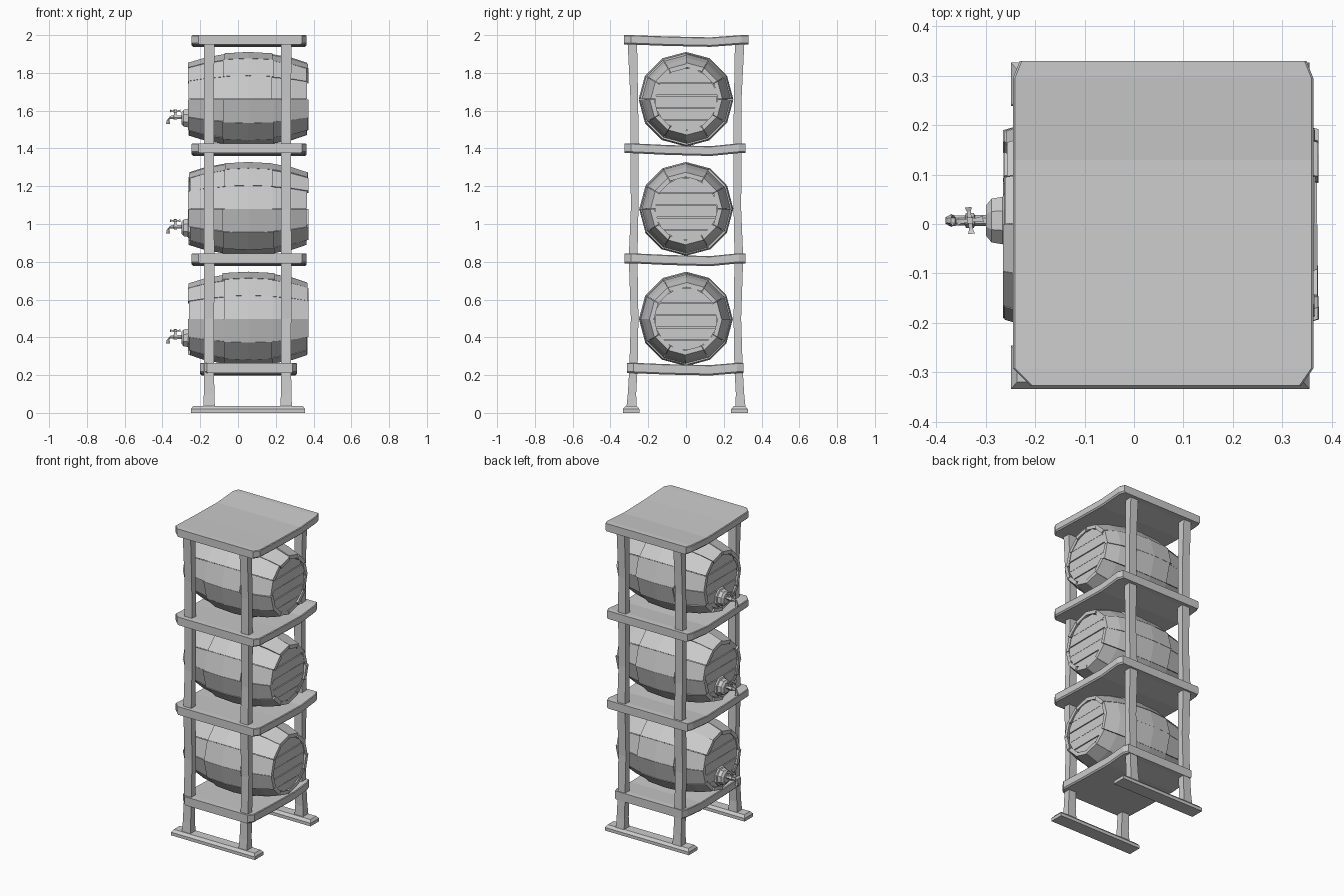
import bpy, bmesh, math, random
from mathutils import Vector

random.seed(4)
cube = bpy.data.objects.get("Cube")
if cube:
    bpy.data.objects.remove(cube)

grey = bpy.data.materials.new("plain_grey")
grey.use_nodes = True
grey.diffuse_color = (0.6, 0.6, 0.6, 1)
grey.node_tree.nodes["Principled BSDF"].inputs["Base Color"].default_value = (0.6, 0.6, 0.6, 1)


def finish(bm, name):
    bmesh.ops.recalc_face_normals(bm, faces=bm.faces)
    mesh = bpy.data.meshes.new(name)
    bm.to_mesh(mesh)
    bm.free()
    mesh.materials.append(grey)
    obj = bpy.data.objects.new(name, mesh)
    bpy.context.collection.objects.link(obj)
    return obj


def loft(bm, rings):
    """Skin a list of equal-length point rings and cap both ends."""
    loops = [[bm.verts.new(p) for p in ring] for ring in rings]
    n = len(loops[0])
    for a, b in zip(loops, loops[1:]):
        for i in range(n):
            j = (i + 1) % n
            bm.faces.new((a[i], a[j], b[j], b[i]))
    bm.faces.new(loops[0][::-1])
    bm.faces.new(loops[-1])


def rect(x, y, z, hx, hy):
    return [(x - hx, y - hy, z), (x + hx, y - hy, z), (x + hx, y + hy, z), (x - hx, y + hy, z)]


def wheel(x, y, z, r, n, turn=0.0):
    """Ring of points around an axis along x."""
    return [(x, y + r * math.cos(turn + math.tau * i / n), z + r * math.sin(turn + math.tau * i / n))
            for i in range(n)]


# Shelves: hand-hewn boards with clipped corners and a slight sag
def shelf(name, x0, x1, y0, y1, z0, z1, sag):
    bm = bmesh.new()
    c = 0.035
    stations = [(y0, x0 + c, x1 - c * 0.7, 0), (y0 + c, x0, x1, 0), (-0.1, x0, x1, -sag * 0.6),
                (0.13, x0, x1, -sag), (y1 - c, x0, x1, 0), (y1, x0 + c * 0.4, x1 - c * 0.4, 0)]
    rings = []
    for y, a, b, dz in stations:
        t = 0.008
        rings.append([(a, y, z0 + dz + t), (a + t, y, z0 + dz), (b - t, y, z0 + dz),
                      (b, y, z0 + dz + t), (b, y, z1 + dz - t * 0.5), (b - t * 0.5, y, z1 + dz),
                      (a + t * 0.5, y, z1 + dz), (a, y, z1 + dz - t * 0.5)])
    loft(bm, rings)
    finish(bm, name)


shelf("top_board", -0.245, 0.363, -0.327, 0.33, 1.95, 2.0, 0.012)
shelf("upper_shelf", -0.245, 0.363, -0.325, 0.315, 1.375, 1.427, 0.015)
shelf("middle_shelf", -0.245, 0.363, -0.325, 0.315, 0.792, 0.845, 0.015)
shelf("bottom_shelf", -0.2, 0.312, -0.312, 0.305, 0.21, 0.265, 0.012)

# Posts: square timbers that waist and lean a little on each storey
for xname, px in (("right", -0.153), ("left", 0.255)):
    for yname, side in (("front", -1), ("back", 1)):
        bm = bmesh.new()
        rings = []
        for z, y, hx, hy in ((0.02, 0.288, 0.031, 0.028), (0.1, 0.286, 0.028, 0.022),
                             (0.24, 0.278, 0.026, 0.022), (0.5, 0.272, 0.027, 0.02),
                             (0.82, 0.28, 0.028, 0.023), (1.08, 0.272, 0.026, 0.02),
                             (1.4, 0.272, 0.027, 0.022), (1.66, 0.274, 0.026, 0.02),
                             (1.96, 0.284, 0.028, 0.025)):
            rings.append(rect(px, side * y, z, hx, hy))
        loft(bm, rings)
        finish(bm, f"{yname}_{xname}_post")

# Feet: long runners with a bevelled top
for yname, y in (("front", -0.29), ("back", 0.283)):
    bm = bmesh.new()
    loft(bm, [rect(0.053, y, 0, 0.302, 0.044), rect(0.053, y, 0.02, 0.302, 0.044),
              rect(0.053, y, 0.036, 0.29, 0.03)])
    finish(bm, f"{yname}_foot")

SIDES = 12
BX = 0.055


def stave(bm, z, angle, half, profile, thick):
    """One curved plank: profile is (x, outer radius) pairs."""
    rings = []
    for x, r in profile:
        ring = []
        for rad, a in ((r, -half), (r, half), (r - thick, half), (r - thick, -half)):
            ring.append((x, rad * math.cos(angle + a), z + rad * math.sin(angle + a)))
        rings.append(ring)
    loft(bm, rings)


def barrel(level, z):
    # Inner shell fills the gaps between planks
    bm = bmesh.new()
    loft(bm, [wheel(BX + x, 0, z, r, SIDES, math.pi / SIDES) for x, r in
              ((-0.29, 0.172), (-0.15, 0.217), (0, 0.228), (0.15, 0.217), (0.29, 0.172))])
    finish(bm, f"{level}_barrel_core")

    # End planks and the thicker belly hoop
    ends, belly = bmesh.new(), bmesh.new()
    step = math.tau / SIDES
    for i in range(SIDES):
        a = (i + 0.5) * step
        for s in (-1, 1):
            tip = 0.308 + random.uniform(0, 0.012)
            r = random.uniform(-0.003, 0.004)
            stave(ends, z, a, step * 0.49,
                  [(BX + s * 0.12, 0.237 + r), (BX + s * 0.23, 0.217 + r), (BX + s * tip, 0.19 + r)], 0.024)
        r = random.uniform(-0.002, 0.002)
        w = random.uniform(0.125, 0.14)
        stave(belly, z, a, step * 0.496,
              [(BX - w, 0.242 + r), (BX, 0.249 + r), (BX + w, 0.242 + r)], 0.03)
    finish(ends, f"{level}_barrel_staves")
    finish(belly, f"{level}_barrel_belly")

    # Heads: planked discs sliced at uneven heights
    bm = bmesh.new()
    cuts = [-0.168, -0.11, -0.045, 0.02, 0.085, 0.168]
    for s in (-1, 1):
        for k, (lo, hi) in enumerate(zip(cuts, cuts[1:])):
            disc = bmesh.new()
            x = BX + s * (0.304 + 0.003 * (k % 2))
            loft(disc, [wheel(BX + s * 0.28, 0, z, 0.168, SIDES, math.pi / SIDES),
                        wheel(x, 0, z, 0.168, SIDES, math.pi / SIDES)])
            for h, n in ((lo + 0.002, -1), (hi - 0.002, 1)):
                geom = disc.verts[:] + disc.edges[:] + disc.faces[:]
                bmesh.ops.bisect_plane(disc, geom=geom, plane_co=(0, 0, z + h),
                                       plane_no=(0, 0, n), clear_outer=True)
                bmesh.ops.holes_fill(disc, edges=disc.edges[:])
            piece = bpy.data.meshes.new("piece")
            disc.to_mesh(piece)
            disc.free()
            bm.from_mesh(piece)
            bpy.data.meshes.remove(piece)
    finish(bm, f"{level}_barrel_heads")

    # Tap: stepped bung, pipe, bent spout and cross handle
    y, tz = 0.007, z - 0.1
    bm = bmesh.new()
    loft(bm, [wheel(x, y, tz, r, 8, math.pi / 8) for x, r in
              ((-0.24, 0.062), (-0.262, 0.06), (-0.266, 0.052), (-0.288, 0.048), (-0.299, 0.034),
               (-0.3, 0.018))])
    finish(bm, f"{level}_tap_bung")
    bm = bmesh.new()
    loft(bm, [wheel(x, y, tz + 0.005, r, 6) for x, r in
              ((-0.295, 0.011), (-0.322, 0.011), (-0.324, 0.015), (-0.34, 0.015), (-0.342, 0.01),
               (-0.355, 0.01))]
         + [[(-0.366 + c * 0.5, y + b, tz + 0.002 + c * 0.7) for _, b, c in wheel(0, 0, 0, 0.011, 6)],
            [(-0.37 + c, y + b, tz - 0.012) for _, b, c in wheel(0, 0, 0, 0.009, 6)],
            [(-0.37 + c, y + b, tz - 0.03) for _, b, c in wheel(0, 0, 0, 0.013, 6)]])
    finish(bm, f"{level}_tap_spout")
    bm = bmesh.new()
    hx = -0.332
    loft(bm, [rect(hx, y, tz + 0.01, 0.006, 0.006), rect(hx, y, tz + 0.046, 0.006, 0.006)])
    for turn in range(4):
        a = turn * math.pi / 2 + 0.12
        d, n = Vector((math.cos(a), math.sin(a), 0)), Vector((-math.sin(a), math.cos(a), 0))
        rings = []
        for dist, w in ((0, 0.004), (0.018, 0.004), (0.027, 0.007)):
            p = Vector((hx, y, tz + 0.038)) + d * dist
            rings.append([p + n * w * u + Vector((0, 0, w * v))
                          for u, v in ((-1, -1), (1, -1), (1, 1), (-1, 1))])
        loft(bm, rings)
    finish(bm, f"{level}_tap_handle")


for level, z in (("bottom", 0.497), ("middle", 1.08), ("top", 1.66)):
    barrel(level, z)
